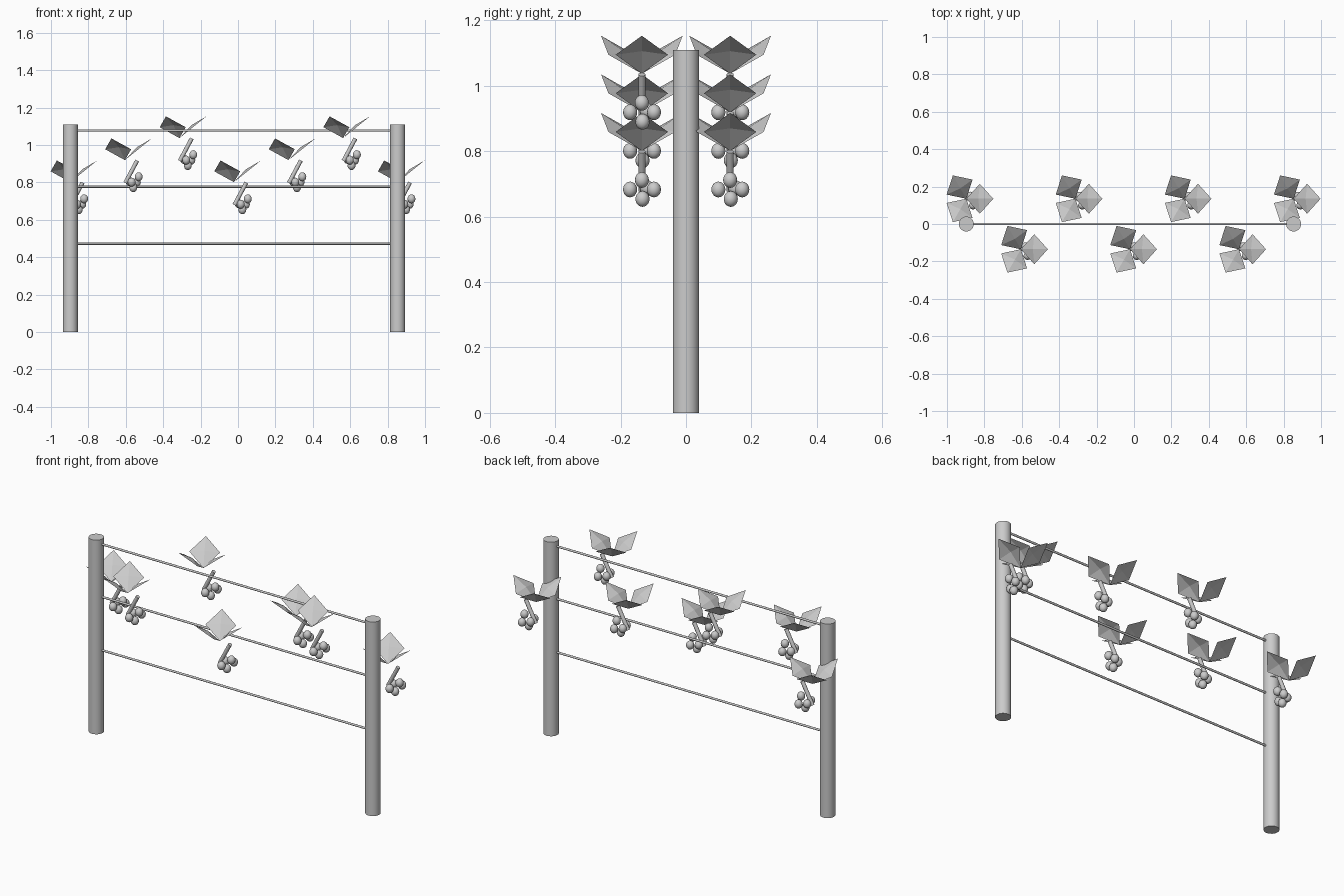
import bpy, bmesh, math
from mathutils import Vector, Matrix

if "Cube" in bpy.data.objects:
    bpy.data.objects.remove(bpy.data.objects["Cube"])

CX, HALF = -0.0215, 0.875          # trellis centre and half spacing of posts

grey = bpy.data.materials.new("plain grey")
grey.diffuse_color = (0.6, 0.6, 0.6, 1)
grey.use_nodes = True
grey.node_tree.nodes["Principled BSDF"].inputs["Base Color"].default_value = grey.diffuse_color


def finish(name, bm, smooth=True):
    mesh = bpy.data.meshes.new(name)
    bm.to_mesh(mesh)
    bm.free()
    mesh.materials.append(grey)
    obj = bpy.data.objects.new(name, mesh)
    bpy.context.collection.objects.link(obj)
    if smooth:
        bpy.ops.object.select_all(action='DESELECT')
        obj.select_set(True)
        bpy.context.view_layer.objects.active = obj
        bpy.ops.object.shade_smooth_by_angle(angle=math.radians(40))
    return obj


def rod(name, a, b, radius, sides):
    a, b = Vector(a), Vector(b)
    turn = (b - a).to_track_quat('Z', 'Y').to_matrix().to_4x4()
    bm = bmesh.new()
    bmesh.ops.create_cone(bm, cap_ends=True, segments=sides, radius1=radius, radius2=radius,
                          depth=(b - a).length, matrix=Matrix.Translation((a + b) / 2) @ turn)
    return finish(name, bm)


# Posts
for side, label in ((-1, "left"), (1, "right")):
    x = CX + side * HALF
    rod(label + "_post", (x, 0, 0), (x, 0, 1.11), 0.04, 24)

# Wires
for n, z in enumerate((0.472, 0.777, 1.078)):
    rod(f"wire_{n}", (CX - HALF, 0, z), (CX + HALF, 0, z), 0.006, 10)


# Three creased diamond leaves rising around a common root
def leaves(name, root):
    bm = bmesh.new()
    for k in range(3):
        turn = Matrix.Translation(root) @ Matrix.Rotation(k * math.tau / 3, 4, 'Z')
        outline = [(0, 0, 0), (0.072, -0.08, 0.058), (0.144, 0, 0.116), (0.072, 0.08, 0.058)]
        rim = [bm.verts.new(turn @ Vector(p)) for p in outline]
        mid = bm.verts.new(turn @ Vector((0.064, 0, 0.069)))
        for j in range(4):
            bm.faces.new((rim[j], rim[(j + 1) % 4], mid))
    finish(name, bm, smooth=False)


# Bunch of slightly tall grapes
def grapes(name, root):
    bm = bmesh.new()
    for p in ((0.074, 0, -0.089), (0.064, 0.037, -0.118), (0.024, 0.016, -0.114),
              (0.036, -0.036, -0.118), (0.045, 0.002, -0.147)):
        bmesh.ops.create_uvsphere(bm, u_segments=14, v_segments=10, radius=0.0215,
                                  matrix=Matrix.Translation(root + Vector(p))
                                  @ Matrix.Diagonal((1, 1, 1.12, 1)))
    finish(name, bm)


# Seven vine clusters alternating back and front, in three height steps
for i in range(7):
    root = Vector((CX - HALF + i * HALF / 3, 0.135 if i % 2 == 0 else -0.135,
                   0.801 + 0.118 * (i % 3)))
    leaves(f"leaves_{i}", root)
    rod(f"grape_stem_{i}", root + Vector((0.066, 0, -0.002)),
        root + Vector((0.002, 0, -0.122)), 0.011, 10)
    grapes(f"grapes_{i}", root)
